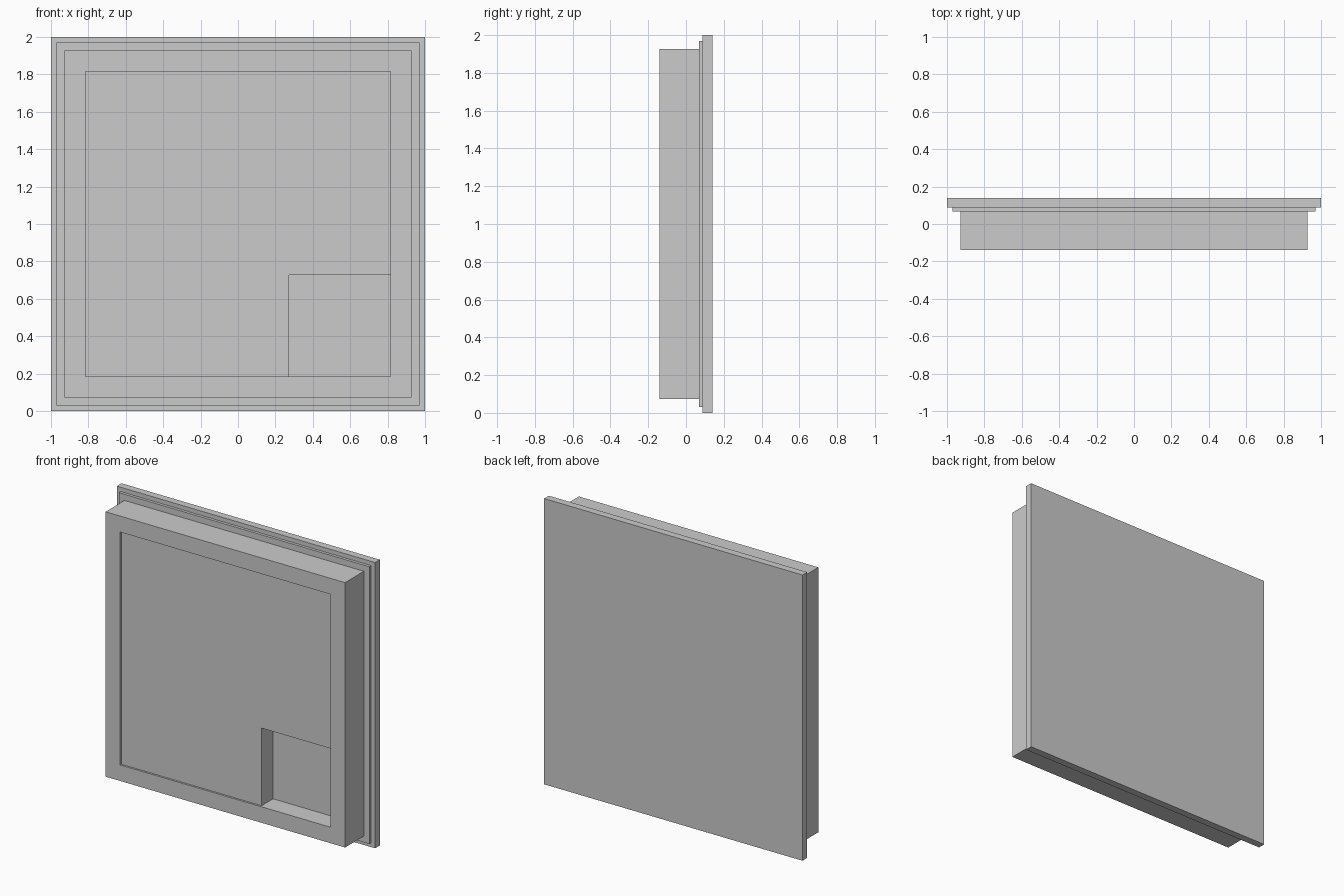
import bpy, bmesh

if "Cube" in bpy.data.objects:
    bpy.data.objects.remove(bpy.data.objects["Cube"])


def finish(name, bm):
    bmesh.ops.remove_doubles(bm, verts=bm.verts, dist=1e-5)
    bmesh.ops.recalc_face_normals(bm, faces=bm.faces)
    mesh = bpy.data.meshes.new(name)
    bm.to_mesh(mesh)
    bm.free()
    obj = bpy.data.objects.new(name, mesh)
    bpy.context.collection.objects.link(obj)
    return obj


def square(bm, half, y):
    """Square loop of vertices around the centre line at depth y."""
    return [bm.verts.new((sx * half, y, 1 + sz * half))
            for sx, sz in ((-1, -1), (1, -1), (1, 1), (-1, 1))]


FACE_Y, POCKET_Y = -0.127, 0.0
IN = 0.815                       # half width of the recessed panel
TILE = 2 * IN / 3                # the panel is a 3 x 3 grid of tiles
x1, x2 = IN - TILE, IN           # missing corner tile
z1, z2 = 1 - IN, 1 - IN + TILE

bm = bmesh.new()

# Stepped casing: recess lip, frame, body, step, back plate
profile = [(IN, FACE_Y), (IN, -0.14), (0.927, -0.14), (0.927, 0.068),
           (0.97, 0.068), (0.97, 0.088), (1.0, 0.088), (1.0, 0.14)]
rings = [square(bm, half, y) for half, y in profile]
for a, b in zip(rings, rings[1:]):
    for i in range(4):
        j = (i + 1) % 4
        bm.faces.new((a[i], a[j], b[j], b[i]))
bm.faces.new(rings[-1])

# Flush tiles, with the lower right one left out
for col in range(3):
    for row in range(3):
        if (col, row) == (2, 0):
            continue
        x, z = -IN + col * TILE, 1 - IN + row * TILE
        bm.faces.new([bm.verts.new((px, FACE_Y, pz)) for px, pz in
                      ((x, z), (x + TILE, z), (x + TILE, z + TILE), (x, z + TILE))])

# Pocket walls and floor where the tile is missing
corners = [(x1, z1), (x2, z1), (x2, z2), (x1, z2)]
front = [bm.verts.new((x, FACE_Y, z)) for x, z in corners]
back = [bm.verts.new((x, POCKET_Y, z)) for x, z in corners]
for i in range(4):
    j = (i + 1) % 4
    bm.faces.new((front[i], front[j], back[j], back[i]))
bm.faces.new(back)

finish("stepped_tile_panel", bm)
